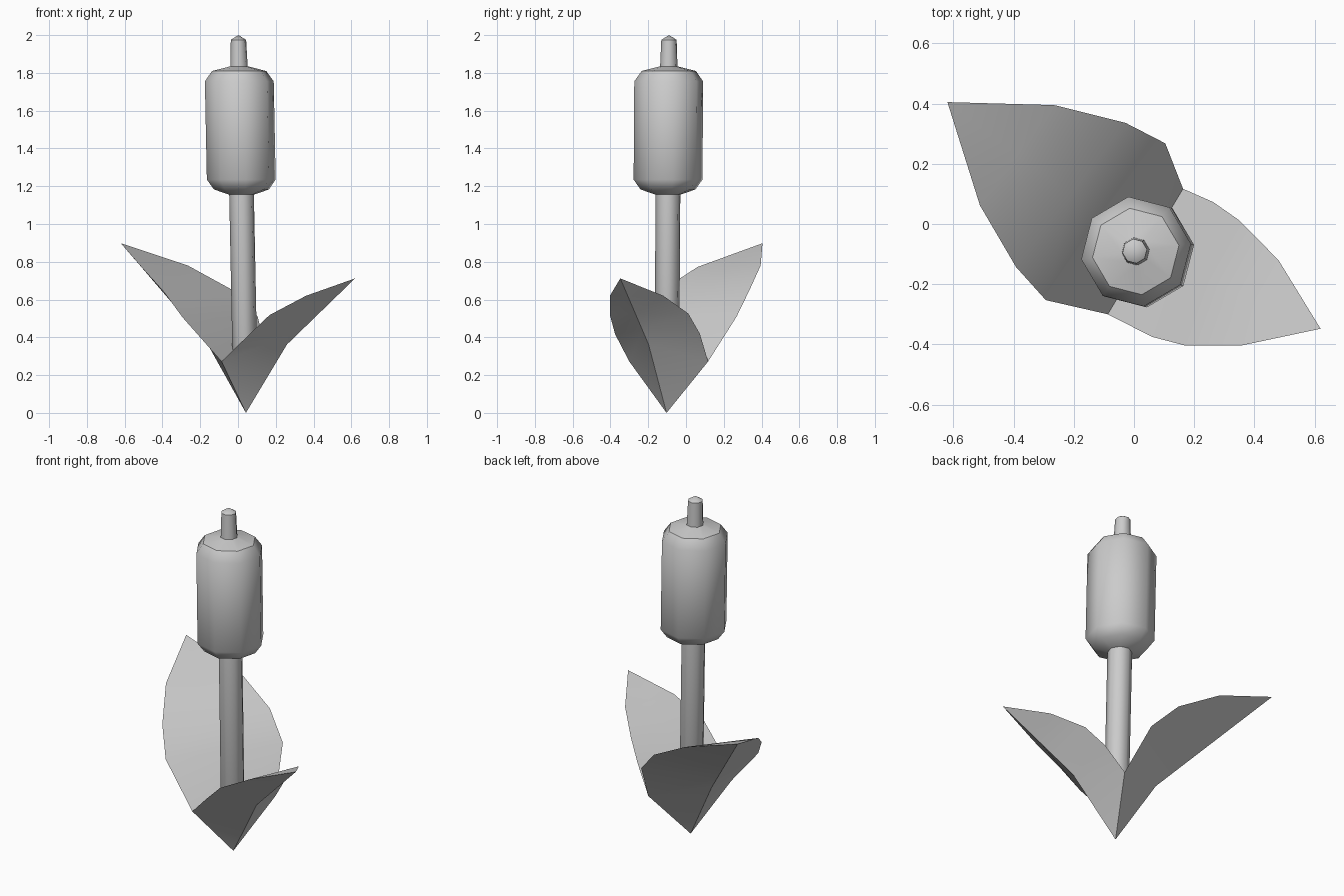
import bpy, math

if "Cube" in bpy.data.objects:
    bpy.data.objects.remove(bpy.data.objects["Cube"])

BASE = (0.042, -0.103, 0.0)
TOP = (0.002, -0.09, 2.0)
SIDES = 8


def make_object(name, verts, faces, angle):
    mesh = bpy.data.meshes.new(name)
    mesh.from_pydata(verts, [], faces)
    mesh.update()
    obj = bpy.data.objects.new(name, mesh)
    bpy.context.collection.objects.link(obj)
    bpy.ops.object.select_all(action='DESELECT')
    bpy.context.view_layer.objects.active = obj
    obj.select_set(True)
    bpy.ops.object.shade_smooth_by_angle(angle=math.radians(angle))
    return obj


def lathe(name, profile, angle):
    """Eight-sided turned part along the slightly leaning axis; radius 0 makes a point."""
    verts, rings, faces = [], [], []
    for r, z in profile:
        t = z / 2
        cx, cy = (BASE[i] + (TOP[i] - BASE[i]) * t for i in range(2))
        start = len(verts)
        if r == 0:
            verts.append((cx, cy, z))
            rings.append([start] * SIDES)
            continue
        for k in range(SIDES):
            a = math.radians(8) + 2 * math.pi * k / SIDES
            verts.append((cx + r * math.cos(a), cy + r * math.sin(a), z))
        rings.append(list(range(start, start + SIDES)))
    for lo, hi in zip(rings, rings[1:]):
        for k in range(SIDES):
            n = (k + 1) % SIDES
            quad = [lo[k], lo[n], hi[n], hi[k]]
            faces.append(list(dict.fromkeys(quad)))
    return make_object(name, verts, faces, angle)


def leaf(name, left, right, fold, tip):
    """Solid blade: folded keel underneath, nearly flat curved face on top."""
    verts, faces = [BASE], []
    n = len(left)
    for i in range(n):
        t = (i / n) ** 1.1
        keel = tuple(f + (p - f) * t for f, p in zip(fold, tip))
        mid = tuple((a + b) / 2 for a, b in zip(left[i], right[i]))
        verts += [left[i], keel, right[i], mid]
    verts.append(tip)
    end = len(verts) - 1
    # going round each row: left edge, keel, right edge, top middle
    for s in range(4):
        e = (s + 1) % 4
        if s < 2:
            faces.append((0, 1 + e, 1 + s))
        for i in range(n - 1):
            r = 1 + 4 * i
            faces.append((r + s, r + e, r + 4 + e, r + 4 + s))
        r = 1 + 4 * (n - 1)
        faces.append((r + s, r + e, end))
    return make_object(name, verts, faces, 30)


# stem, seed head and the spike on top
lathe("stem", [(0, 0.01), (0.066, 0.14), (0.066, 1.17)], 50)
lathe("seed_head", [(0.06, 1.153), (0.147, 1.183), (0.184, 1.235),
                    (0.184, 1.755), (0.145, 1.81), (0.045, 1.835)], 40)
lathe("spike", [(0.047, 1.82), (0.041, 1.975), (0, 2.0)], 50)

# two leaves that join around the foot of the stem
seam_front = (-0.087, -0.30, 0.272)
seam_back = (0.163, 0.117, 0.272)
leaf("right_leaf",
     [seam_front, (0.06, -0.375, 0.416), (0.167, -0.403, 0.518), (0.36, -0.403, 0.62)],
     [seam_back, (0.263, 0.073, 0.42), (0.35, 0.012, 0.526), (0.48, -0.12, 0.62)],
     (0.259, -0.198, 0.362), (0.62, -0.348, 0.712))
leaf("left_leaf",
     [seam_back, (0.104, 0.268, 0.51), (-0.028, 0.336, 0.65), (-0.265, 0.395, 0.78)],
     [seam_front, (-0.293, -0.253, 0.505), (-0.392, -0.143, 0.64), (-0.512, 0.062, 0.773)],
     (-0.16, -0.01, 0.362), (-0.62, 0.405, 0.898))
